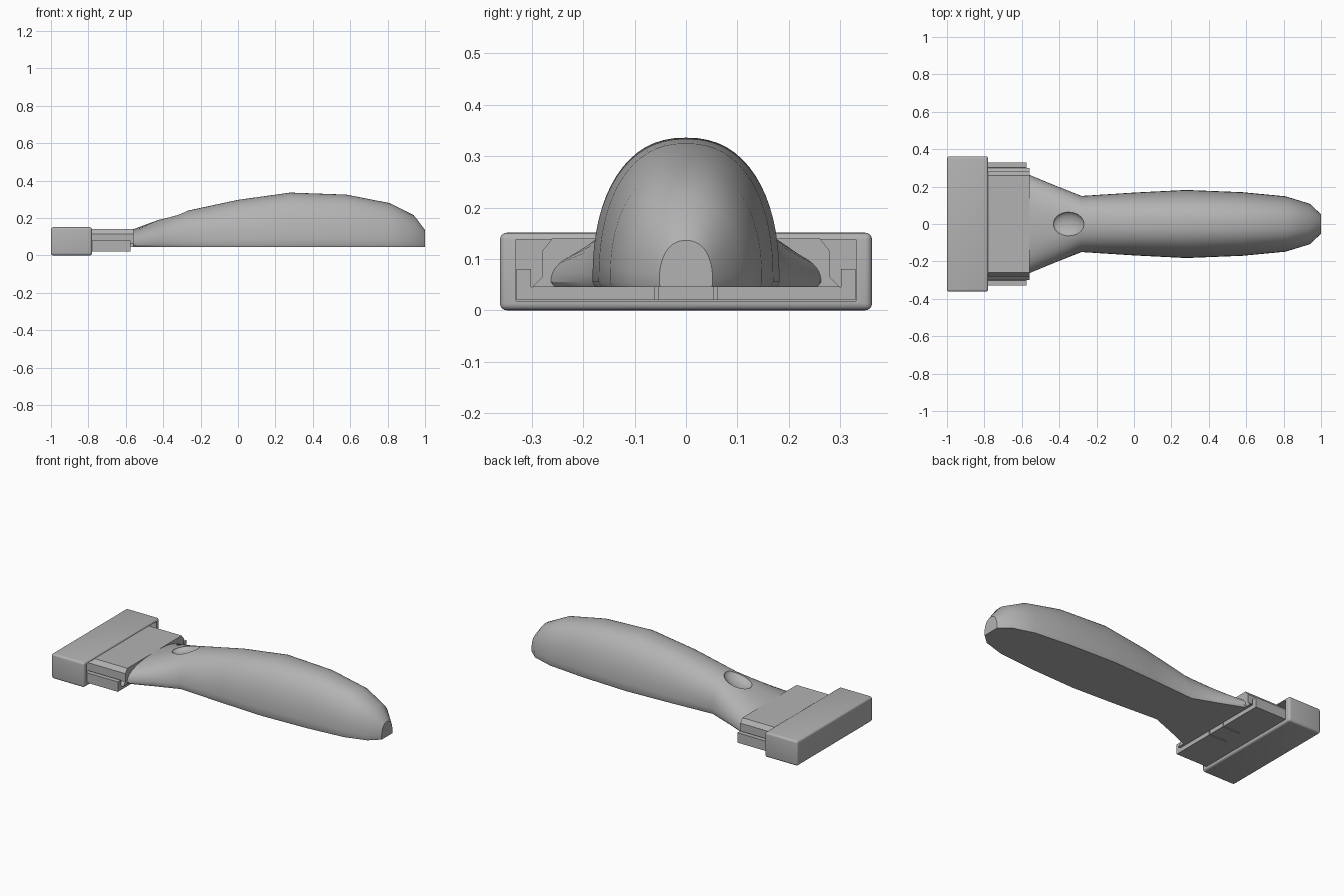
import bpy
import bmesh
from math import cos, sin, pi, radians
from mathutils import Matrix, Vector

cube = bpy.data.objects.get("Cube")
if cube:
    bpy.data.objects.remove(cube, do_unlink=True)

grey = bpy.data.materials.new("plain grey")
grey.use_nodes = True
grey.diffuse_color = (0.45, 0.45, 0.45, 1)
bsdf = next(n for n in grey.node_tree.nodes if n.type == 'BSDF_PRINCIPLED')
bsdf.inputs["Base Color"].default_value = grey.diffuse_color


def finish(name, bm):
    bmesh.ops.recalc_face_normals(bm, faces=bm.faces)
    mesh = bpy.data.meshes.new(name)
    bm.to_mesh(mesh)
    bm.free()
    mesh.materials.append(grey)
    obj = bpy.data.objects.new(name, mesh)
    bpy.context.collection.objects.link(obj)
    return obj


def loft(name, rings):
    """Skin closed rings of points and cap both ends."""
    bm = bmesh.new()
    loops = [[bm.verts.new(p) for p in ring] for ring in rings]
    count = len(loops[0])
    for a, b in zip(loops, loops[1:]):
        for i in range(count):
            j = (i + 1) % count
            bm.faces.new((a[i], a[j], b[j], b[i]))
    bm.faces.new(loops[0])
    bm.faces.new(loops[-1])
    return finish(name, bm)


def extrude_x(name, half, x0, x1):
    """Mirror a half profile of (y, z) and run it along x."""
    profile = half + [(-y, z) for y, z in reversed(half)]
    return loft(name, [[(x, y, z) for y, z in profile] for x in (x0, x1)])


def box(name, lo, hi):
    lo, hi = Vector(lo), Vector(hi)
    bm = bmesh.new()
    bmesh.ops.create_cube(bm, size=1, matrix=Matrix.Translation((lo + hi) / 2)
                          @ Matrix.Diagonal((*(hi - lo), 1)))
    return finish(name, bm)


def apply_modifier(obj, mod):
    bpy.context.view_layer.objects.active = obj
    bpy.ops.object.modifier_apply(modifier=mod.name)


def cut(obj, cutter):
    mod = obj.modifiers.new("cut", 'BOOLEAN')
    mod.operation = 'DIFFERENCE'
    mod.solver = 'EXACT'
    mod.object = cutter
    apply_modifier(obj, mod)
    bpy.data.objects.remove(cutter, do_unlink=True)


def smooth(obj, angle):
    obj.data.shade_smooth()
    obj.data.set_sharp_from_angle(angle=radians(angle))


# Handle: domed sections with a thin chamfered lip and a flat base
def dome(x, width, top, base=0.055, power=2.3, steps=32):
    ring = [(x, width * 0.97, 0.045)]
    for i in range(steps + 1):
        a = pi * i / steps
        c, s = cos(a), max(sin(a), 0)
        y = width * abs(c) ** (2 / power) * (1 if c > 0 else -1)
        ring.append((x, y, base + (top - base) * s ** (2 / power)))
    ring.append((x, -width * 0.97, 0.045))
    return ring


stations = [(-0.56, 0.263, 0.14), (-0.42, 0.205, 0.192), (-0.28, 0.15, 0.237),
            (0, 0.168, 0.297), (0.28, 0.182, 0.336), (0.58, 0.17, 0.325),
            (0.81, 0.148, 0.28), (0.94, 0.108, 0.215), (1, 0.052, 0.136)]
handle = loft("handle", [dome(*s) for s in stations])

# Thumb dimple on the neck
bm = bmesh.new()
bmesh.ops.create_uvsphere(bm, u_segments=40, v_segments=20, radius=1,
                          matrix=Matrix.Translation((-0.35, 0, 0.218))
                          @ Matrix.Rotation(radians(-19), 4, 'Y')
                          @ Matrix.Diagonal((0.087, 0.066, 0.035, 1)))
cut(handle, finish("dimple_cutter", bm))
smooth(handle, 35)

# Neck plate joining the handle to the head
extrude_x("neck_plate", [(0.30, 0.045), (0.28, 0.065), (0.28, 0.115), (0.26, 0.14)],
          -0.95, -0.56)

# Sliding tray with raised side rails, and slits beside its centre tab
tray = extrude_x("tray", [(0.33, 0.02), (0.33, 0.08), (0.302, 0.08), (0.302, 0.045)],
                 -0.95, -0.575)
for y in (-0.057, 0.057):
    cut(tray, box("slit_cutter", (-0.69, y - 0.003, 0), (-0.5, y + 0.003, 0.06)))

# Head: rounded block with a socket for the tray
head = box("head", (-1, -0.362, 0), (-0.78, 0.362, 0.151))
bevel = head.modifiers.new("bevel", 'BEVEL')
bevel.width = 0.013
bevel.segments = 4
apply_modifier(head, bevel)
cut(head, box("socket_cutter", (-0.97, -0.331, 0.018), (-0.7, 0.331, 0.138)))
smooth(head, 35)
